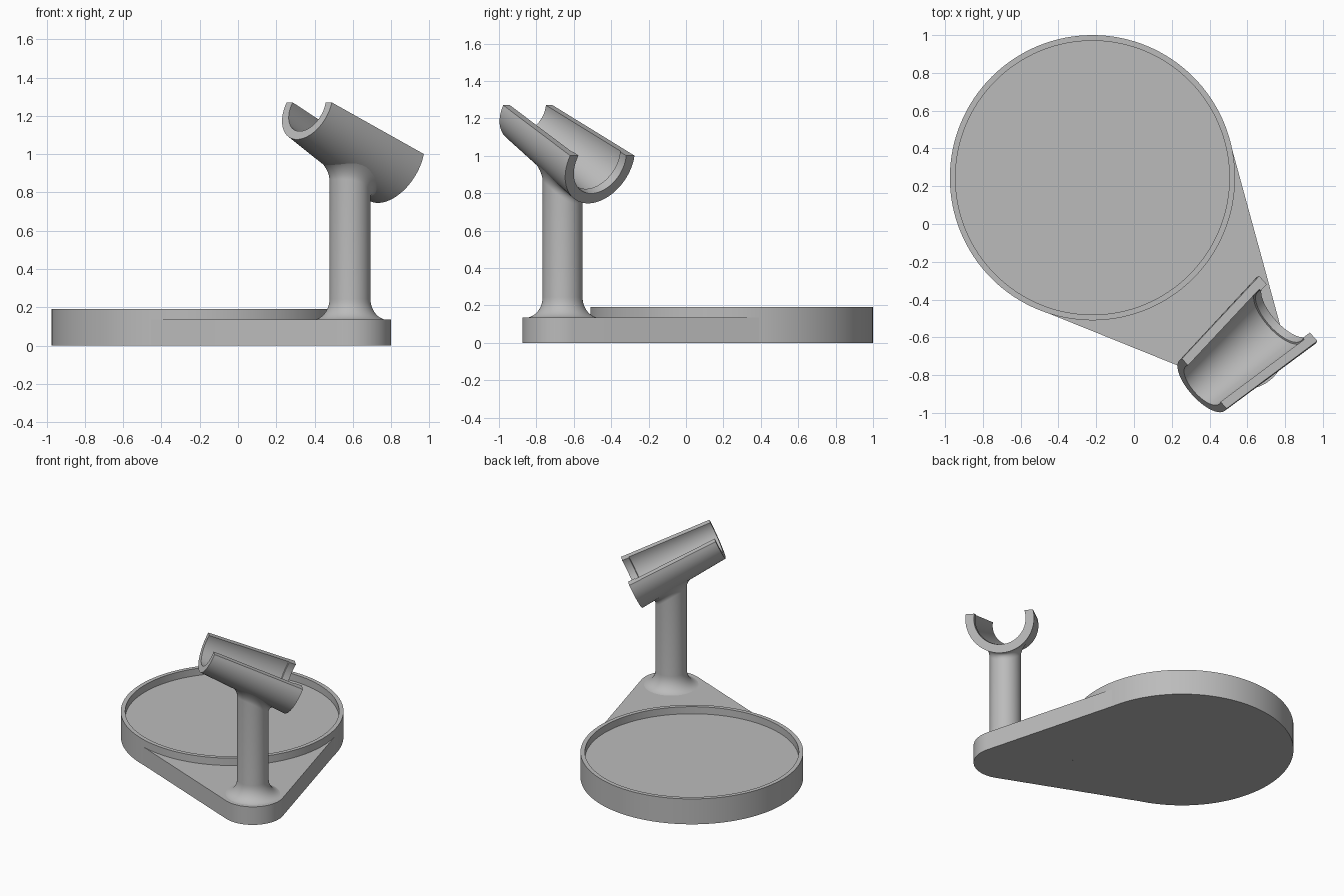
import bpy, bmesh
from math import sin, cos, pi, asin, acos, atan2, radians
from mathutils import Vector
from mathutils.bvhtree import BVHTree

if "Cube" in bpy.data.objects:
    bpy.data.objects.remove(bpy.data.objects["Cube"])

grey = bpy.data.materials.new("grey plastic")
grey.use_nodes = True
grey.diffuse_color = (0.5, 0.5, 0.5, 1)
grey.node_tree.nodes["Principled BSDF"].inputs["Base Color"].default_value = (0.5, 0.5, 0.5, 1)

DISC = Vector((-0.22, 0.245, 0))
POST = Vector((0.585, -0.66, 0))
DISC_R, FOOT_R, POST_R = 0.755, 0.215, 0.107
FLOOR = 0.135


def finish(name, bm):
    bmesh.ops.recalc_face_normals(bm, faces=bm.faces)
    mesh = bpy.data.meshes.new(name)
    bm.to_mesh(mesh)
    mesh.materials.append(grey)
    obj = bpy.data.objects.new(name, mesh)
    bpy.context.collection.objects.link(obj)
    bpy.ops.object.select_all(action="DESELECT")
    obj.select_set(True)
    bpy.context.view_layer.objects.active = obj
    bpy.ops.object.shade_smooth_by_angle(angle=radians(30))
    return obj


def loft(bm, rings, close_rings=False, caps=True):
    """Skin closed loops of points, end to end."""
    loops = [[bm.verts.new(p) for p in ring] for ring in rings]
    pairs = list(zip(loops, loops[1:]))
    if close_rings:
        pairs.append((loops[-1], loops[0]))
    for a, b in pairs:
        for i in range(len(a)):
            j = (i + 1) % len(a)
            bm.faces.new((a[i], a[j], b[j], b[i]))
    if caps:
        bm.faces.new(loops[0])
        bm.faces.new(loops[-1])


def circle(center, r, z, n=96):
    return [center + Vector((r * cos(2 * pi * i / n), r * sin(2 * pi * i / n), z)) for i in range(n)]


# Round tray with a thin raised rim
bm = bmesh.new()
tray = [(DISC_R, 0), (DISC_R, 0.19), (0.725, 0.19), (0.725, FLOOR + 0.002)]
loft(bm, [circle(DISC, r, z, 128) for r, z in tray])
finish("round_tray", bm)

# Teardrop foot: two arcs joined by their tangents
gap = POST - DISC
heading = atan2(gap.y, gap.x)
spread = acos((DISC_R - FOOT_R) / gap.length)


def arc(center, r, start, end, n=48):
    return [center + r * Vector((cos(a), sin(a), 0))
            for a in (start + (end - start) * i / n for i in range(n + 1))]


outline = arc(POST, FOOT_R, heading - spread, heading + spread)
outline += arc(DISC, DISC_R - 0.002, heading + spread, heading - spread + 2 * pi, 96)
bm = bmesh.new()
loft(bm, [outline, [p + Vector((0, 0, FLOOR)) for p in outline]])
finish("teardrop_foot", bm)

# Tilted open cradle: tapered trough with a small inner lip at its low end
tilt, turn, length = radians(24.3), radians(41.8), 0.655
flat = Vector((cos(turn), sin(turn), 0))
up = Vector((0, 0, 1))
along = flat * cos(tilt) - up * sin(tilt)
normal = flat * sin(tilt) + up * cos(tilt)
side = along.cross(normal)
high_end = Vector((0.372, -0.845, 1.27))


def trough_section(t, wall, n=40):
    outer = 0.18 + 0.055 * t
    h = 0.032 + 0.013 * t
    center = high_end + along * length * t - normal * h
    points = []
    for r, sign in ((outer, 1), (outer - wall, -1)):
        limit = pi / 2 + asin(h / r)
        for i in range(n + 1):
            a = sign * limit * (2 * i / n - 1)
            points.append(center + side * (r * sin(a)) - normal * (r * cos(a)))
    return points


bm = bmesh.new()
loft(bm, [trough_section(t, w) for t, w in ((0, 0.047), (0.5, 0.047), (0.92, 0.047), (0.925, 0.058), (1, 0.058))])
tree = BVHTree.FromBMesh(bm)
finish("tilted_cradle", bm)

# Round post, flared at the foot and blended into the cradle
steps = [pi / 2 * i / 10 for i in range(11)]
flare, blend = 0.095, 0.05
rings = [circle(POST, POST_R + flare * (1 - sin(a)), FLOOR - 0.002 + 0.11 * (1 - cos(a))) for a in steps]
for a in steps:
    ring = []
    for p in circle(POST, POST_R + blend * (1 - cos(a)), 0.3):
        hit = tree.ray_cast(p, up)[0]
        ring.append(Vector((p.x, p.y, hit.z + 0.004 - 0.06 * (1 - sin(a)))))
    rings.append(ring)
bm = bmesh.new()
loft(bm, rings, caps=False)
finish("round_post", bm)
